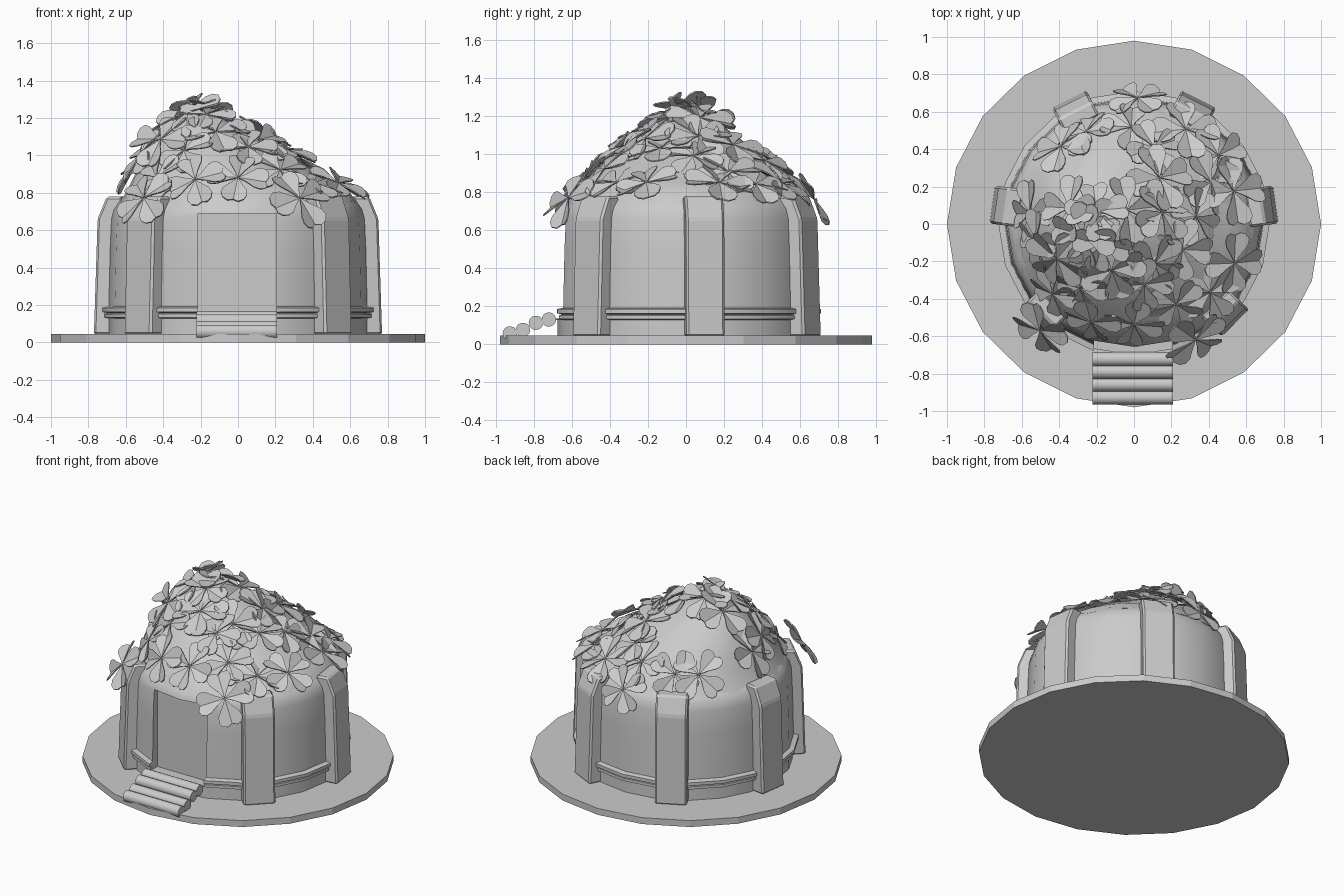
import bpy, bmesh, random
from math import sin, cos, pi, radians
from mathutils import Vector, Matrix
from mathutils.bvhtree import BVHTree

if "Cube" in bpy.data.objects:
    bpy.data.objects.remove(bpy.data.objects["Cube"])

random.seed(4)
YS = 0.98  # plan is slightly squashed front to back


def finish(name, bm, smooth=None):
    bmesh.ops.recalc_face_normals(bm, faces=bm.faces)
    me = bpy.data.meshes.new(name)
    bm.to_mesh(me)
    bm.free()
    ob = bpy.data.objects.new(name, me)
    bpy.context.collection.objects.link(ob)
    if smooth:
        select(ob)
        bpy.ops.object.shade_smooth_by_angle(angle=radians(smooth))
    return ob


def select(ob):
    bpy.ops.object.select_all(action='DESELECT')
    ob.select_set(True)
    bpy.context.view_layer.objects.active = ob


def loft(bm, rings):
    """Skin closed rings of points and cap both ends."""
    rows = [[bm.verts.new(p) for p in r] for r in rings]
    n = len(rows[0])
    for a, b in zip(rows, rows[1:]):
        for i in range(n):
            j = (i + 1) % n
            bm.faces.new((a[i], a[j], b[j], b[i]))
    bm.faces.new(rows[0])
    bm.faces.new(rows[-1])


def lathe(name, profile, n, smooth=None):
    bm = bmesh.new()
    loft(bm, [[(r * cos(2 * pi * i / n), YS * r * sin(2 * pi * i / n), z)
               for i in range(n)] for r, z in profile])
    return finish(name, bm, smooth)


# Base disc
lathe("base_disc", [(1, 0), (1, 0.045)], 20)

# Round wall with two ridges near the foot and a rounded shoulder
wall = lathe("wall", [(0.69, 0.04), (0.69, 0.128), (0.715, 0.133), (0.715, 0.152),
                      (0.70, 0.157), (0.725, 0.163), (0.725, 0.185), (0.692, 0.192),
                      (0.685, 0.5), (0.678, 0.66), (0.665, 0.71), (0.635, 0.755),
                      (0.58, 0.79)], 20, 35)

# Doorway recess
bm = bmesh.new()
bmesh.ops.create_cube(bm, size=1, matrix=Matrix.Translation((-0.005, -0.72, 0.4125))
                      @ Matrix.Diagonal((0.42, 0.26, 0.555, 1)))
cutter = finish("door_cutter", bm)
cutter.hide_render = True
mod = wall.modifiers.new("doorway", 'BOOLEAN')
mod.operation = 'DIFFERENCE'
mod.solver = 'EXACT'
mod.object = cutter
select(wall)
bpy.ops.object.modifier_apply(modifier=mod.name)
bpy.data.objects.remove(cutter)

# Six buttress pillars
for k, deg in enumerate((8, 63, 117, 172, -135, -45)):
    bm = bmesh.new()
    side = [(0.62, 0.04), (0.765, 0.04), (0.745, 0.66), (0.695, 0.78), (0.61, 0.78)]
    loft(bm, [[(r, y, z) for r, z in side] for y in (-0.104, 0.104)])
    bmesh.ops.recalc_face_normals(bm, faces=bm.faces)
    bmesh.ops.bevel(bm, geom=bm.edges[:], offset=0.012, segments=1, affect='EDGES')
    bmesh.ops.transform(bm, verts=bm.verts, matrix=Matrix.Diagonal((1, YS, 1, 1))
                        @ Matrix.Rotation(radians(deg), 4, 'Z'))
    finish("pillar_%d" % (k + 1), bm)

# Log steps
for k, (y, z) in enumerate(((-0.927, 0.057), (-0.858, 0.076), (-0.79, 0.113), (-0.722, 0.13))):
    bm = bmesh.new()
    bmesh.ops.create_cone(bm, cap_ends=True, segments=14, radius1=0.038, radius2=0.038,
                          depth=0.43, matrix=Matrix.Translation((-0.007, y, z))
                          @ Matrix.Rotation(pi / 2, 4, 'Y'))
    finish("log_step_%d" % (k + 1), bm, 40)

# Lopsided roof mound: height, left edge, right edge, half depth
levels = [(0.74, -0.64, 0.64, 0.63), (0.80, -0.60, 0.60, 0.59), (0.86, -0.57, 0.50, 0.53),
          (0.93, -0.535, 0.39, 0.46), (1.0, -0.50, 0.28, 0.385), (1.07, -0.45, 0.17, 0.30),
          (1.13, -0.40, 0.06, 0.22), (1.18, -0.34, -0.05, 0.14), (1.215, -0.27, -0.13, 0.06)]
bm = bmesh.new()
loft(bm, [[((a + b) / 2 + (b - a) / 2 * cos(2 * pi * i / 32), h * sin(2 * pi * i / 32), z)
           for i in range(32)] for z, a, b, h in levels])
bm.normal_update()
roof = BVHTree.FromBMesh(bm)
finish("roof_mound", bm, 60)

# Four-leaf clovers: folded heart leaves laid over the roof
HEART = [(0.0, 0.0), (0.05, 0.03), (0.10, 0.066), (0.135, 0.074),
         (0.162, 0.06), (0.17, 0.03), (0.155, 0.0)]


def clover(bm, pos, normal, size):
    q = Vector((0, 0, 1)).rotation_difference(normal).to_matrix().to_4x4()
    spin = random.uniform(0, pi / 2)
    for leaf in range(4):
        m = (Matrix.Translation(pos) @ q @ Matrix.Rotation(spin + leaf * pi / 2, 4, 'Z')
             @ Matrix.Rotation(random.uniform(-0.12, 0.08), 4, 'Y') @ Matrix.Scale(size, 4))
        for s in (1, -1):
            pts = [m @ Vector((t, s * w, 0.3 * w - 0.8 * t * t)) for t, w in HEART]
            low = [p - normal * 0.007 for p in pts]
            loft(bm, [pts, low])


spots = [(0.02, 0.66), (-0.25, 0.48), (0.27, 0.49), (0.44, 0.36), (0.10, 0.40), (0.13, 0.24),
         (0.52, 0.17), (0.32, 0.04), (0.25, -0.13), (0.52, -0.20), (0.05, -0.31), (0.22, -0.41),
         (0.0, -0.52), (-0.22, -0.50), (-0.49, -0.55), (0.32, -0.60), (-0.53, 0.06),
         (-0.33, 0.08), (-0.40, -0.17), (-0.42, -0.36), (-0.17, -0.10), (-0.05, 0.07),
         (-0.12, -0.24), (0.40, -0.36), (-0.20, 0.06), (-0.02, 0.50), (0.14, 0.06),
         (0.40, 0.22), (-0.28, -0.33), (-0.38, 0.40), (-0.50, -0.08), (-0.26, -0.05), (0.1, -0.2)]
bm = bmesh.new()
for x, y in spots:
    hit, nor, _, _ = roof.ray_cast(Vector((x, y, 3)), Vector((0, 0, -1)))
    if hit is None or Vector((x, y)).length > 0.62:
        hit, nor = Vector((x, y, 0.755)), Vector((x, y, 0.4))
    if nor.z < 0:
        nor = -nor
    nor = nor.normalized() + Vector([random.uniform(-0.15, 0.15) for _ in range(3)])
    nor.normalize()
    clover(bm, hit + nor * random.uniform(0.018, 0.035), nor, random.uniform(0.92, 1.1))
finish("clover_leaves", bm)
